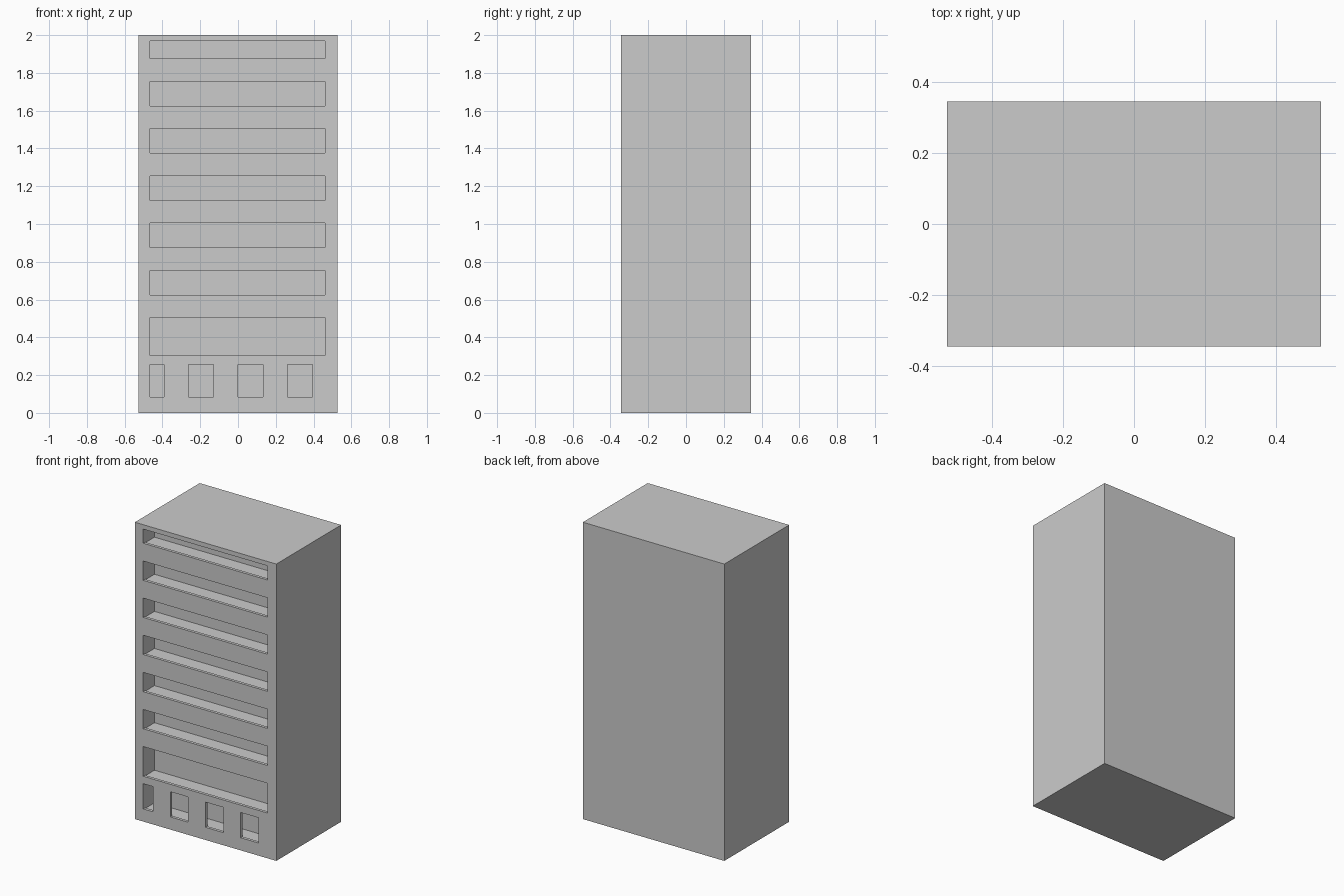
import bpy
import bmesh
from mathutils import Matrix, Vector

if "Cube" in bpy.data.objects:
    bpy.data.objects.remove(bpy.data.objects["Cube"])

HALF_X, HALF_Y, HEIGHT = 0.527, 0.345, 2.0
WALL = 0.02                        # front wall thickness
ROOM_BACK = -HALF_Y + 0.12         # back wall of the rooms
LEFT, RIGHT, ROOF = -0.465, 0.46, 1.97
SILL_DROP, SLAB = 0.005, 0.03


def boxes(name, extents):
    """One object made of boxes given as (x0, x1, y0, y1, z0, z1)."""
    bm = bmesh.new()
    for x0, x1, y0, y1, z0, z1 in extents:
        centre = Vector((x0 + x1, y0 + y1, z0 + z1)) / 2
        scale = Matrix.Diagonal((x1 - x0, y1 - y0, z1 - z0, 1))
        bmesh.ops.create_cube(bm, size=1, matrix=Matrix.Translation(centre) @ scale)
    mesh = bpy.data.meshes.new(name)
    bm.to_mesh(mesh)
    bm.free()
    obj = bpy.data.objects.new(name, mesh)
    bpy.context.collection.objects.link(obj)
    return obj


def cut(target, cutter):
    """Subtract the cutter from the target and discard it."""
    cutter.hide_render = True
    mod = target.modifiers.new(cutter.name, 'BOOLEAN')
    mod.operation = 'DIFFERENCE'
    mod.solver = 'EXACT'
    mod.object = cutter
    bpy.context.view_layer.objects.active = target
    bpy.ops.object.modifier_apply(modifier=mod.name)
    bpy.data.objects.remove(cutter)


# Tower block
tower = boxes("tower_block", [(-HALF_X, HALF_X, -HALF_Y, HALF_Y, 0, HEIGHT)])

# Shallow rooms behind the facade, one per storey
sills = [0.085, 0.305] + [0.625 + 0.25 * i for i in range(6)]
ceilings = [s - SLAB for s in sills[1:]] + [ROOF]
cut(tower, boxes("rooms", [
    (LEFT, RIGHT, -HALF_Y + WALL, ROOM_BACK, s - SILL_DROP, c)
    for s, c in zip(sills, ceilings)]))

# Ribbon windows: a tall one at the bottom, the top one stopped by the roof
tops = [0.505] + [min(s + 0.13, ROOF) for s in sills[2:]]
openings = [(LEFT, RIGHT, -0.4, -0.3, s, t) for s, t in zip(sills[1:], tops)]

# Ground floor windows, the first stopped by the side wall
for i in range(4):
    x = -0.525 + 0.262 * i
    openings.append((max(x, LEFT), x + 0.133, -0.4, -0.3, sills[0], 0.255))
cut(tower, boxes("window_openings", openings))
